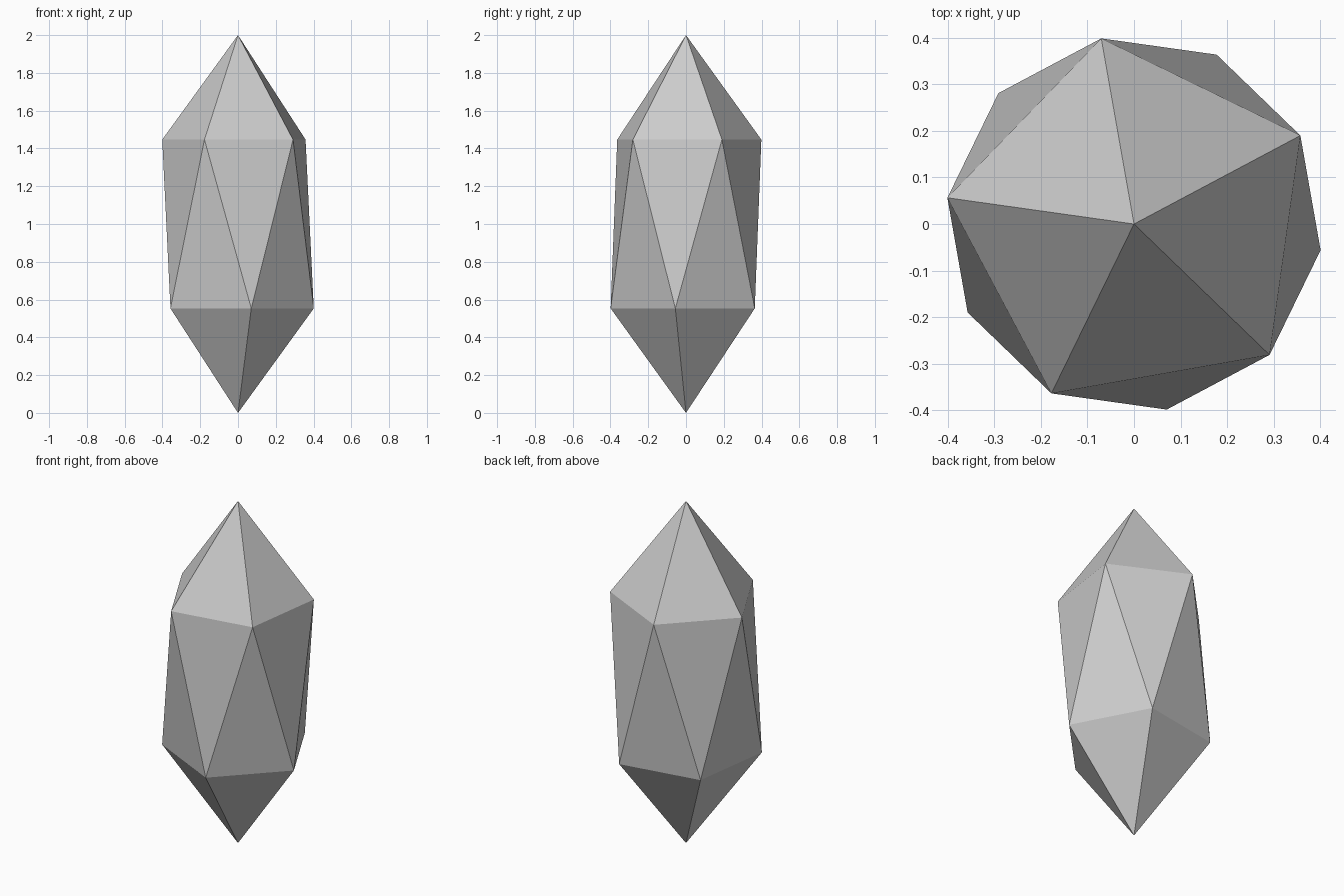
import bpy, bmesh
from math import radians, sin, cos

if "Cube" in bpy.data.objects:
    bpy.data.objects.remove(bpy.data.objects["Cube"])

# Elongated 20-sided crystal: two staggered rings of five points plus two tips
R, START = 0.405, 28
bm = bmesh.new()
bottom = bm.verts.new((0, 0, 0))
top = bm.verts.new((0, 0, 2))


def ring(z, offset):
    return [bm.verts.new((R * cos(radians(offset + 72 * i)),
                          R * sin(radians(offset + 72 * i)), z)) for i in range(5)]


upper = ring(1.447, START)
lower = ring(0.553, START + 36)

for i in range(5):
    j = (i + 1) % 5
    bm.faces.new((top, upper[i], upper[j]))
    bm.faces.new((upper[i], lower[i], upper[j]))
    bm.faces.new((lower[i], lower[j], upper[j]))
    bm.faces.new((bottom, lower[j], lower[i]))
bmesh.ops.recalc_face_normals(bm, faces=bm.faces)

mesh = bpy.data.meshes.new("crystal")
bm.to_mesh(mesh)
bm.free()
bpy.context.collection.objects.link(bpy.data.objects.new("crystal", mesh))
